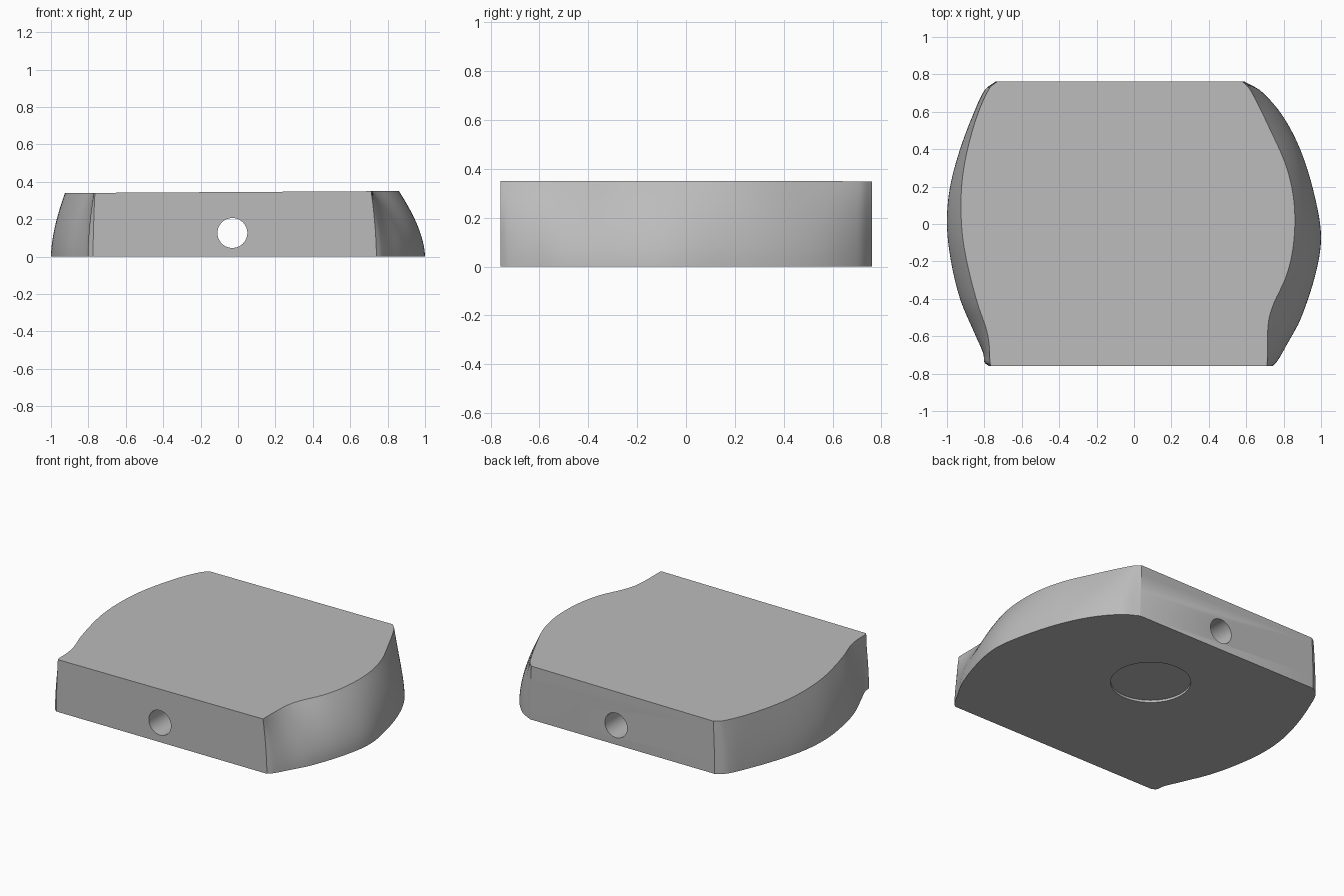
import bpy, bmesh, math

if "Cube" in bpy.data.objects:
    bpy.data.objects.remove(bpy.data.objects["Cube"])

# Side outlines as (y, x) points, front to back
LEFT_BOTTOM = [(-.76, -.775), (-.74, -.80), (-.695, -.805), (-.59, -.85), (-.4, -.93), (-.19, -.98),
               (0, -1), (.19, -.985), (.4, -.93), (.61, -.85), (.72, -.795), (.762, -.74)]
LEFT_TOP = [(-.76, -.765), (-.74, -.77), (-.64, -.775), (-.56, -.79), (-.43, -.835), (-.24, -.885),
            (-.08, -.915), (.08, -.925), (.24, -.918), (.4, -.89), (.59, -.835), (.73, -.77), (.762, -.73)]
RIGHT_BOTTOM = [(-.76, .74), (-.735, .765), (-.64, .82), (-.51, .89), (-.27, .97), (-.08, 1), (.11, .975),
                (.37, .9), (.57, .8), (.71, .68), (.762, .59)]
RIGHT_TOP = [(-.76, .712), (-.53, .718), (-.43, .745), (-.29, .81), (-.16, .845), (0, .86), (.16, .85),
             (.32, .81), (.5, .73), (.72, .62), (.762, .58)]


def sample(pts, y):
    """Smooth cubic interpolation of x at the given y."""
    n = len(pts)

    def slope(i):
        a, b = pts[max(i - 1, 0)], pts[min(i + 1, n - 1)]
        return (b[1] - a[1]) / (b[0] - a[0])
    i = max(k for k in range(n - 1) if pts[k][0] <= y + 1e-9)
    (y0, x0), (y1, x1) = pts[i], pts[i + 1]
    h = y1 - y0
    t = min(max((y - y0) / h, 0), 1)
    return ((2*t**3 - 3*t**2 + 1) * x0 + (t**3 - 2*t**2 + t) * h * slope(i)
            + (3*t**2 - 2*t**3) * x1 + (t**3 - t**2) * h * slope(i + 1))


def cylinder(name, radius, depth, location, rotation=(0, 0, 0)):
    bpy.ops.mesh.primitive_cylinder_add(vertices=64, radius=radius, depth=depth,
                                        location=location, rotation=rotation)
    ob = bpy.context.object
    ob.name = name
    ob.hide_render = True
    return ob


# Body: cross-section rings lofted from front to back
STATIONS, LEVELS = 64, 12
bm = bmesh.new()
rings = []
for s in range(STATIONS + 1):
    y = .001 - .761 * math.cos(math.pi * s / STATIONS)
    ring = []
    for low, high, order in ((LEFT_BOTTOM, LEFT_TOP, range(LEVELS + 1)),
                             (RIGHT_BOTTOM, RIGHT_TOP, range(LEVELS, -1, -1))):
        a, b = sample(low, y), sample(high, y)
        for k in order:
            t = k / LEVELS
            x = a + (b - a) * t ** 1.7
            ring.append(bm.verts.new((x, y, t * (.345 + .006 * x))))
    rings.append(ring)
count = len(rings[0])
for r0, r1 in zip(rings, rings[1:]):
    for i in range(count):
        j = (i + 1) % count
        bm.faces.new((r0[i], r0[j], r1[j], r1[i]))
bm.faces.new(rings[0])
bm.faces.new(rings[-1])
bmesh.ops.recalc_face_normals(bm, faces=bm.faces)
mesh = bpy.data.meshes.new("body")
bm.to_mesh(mesh)
bm.free()
body = bpy.data.objects.new("body", mesh)
bpy.context.collection.objects.link(body)

# Through hole and shallow round recess underneath
cutters = [cylinder("hole_cutter", .08, 2, (-.03, 0, .126), (math.pi / 2, 0, 0)),
           cylinder("recess_cutter", .237, .03, (.04, .2, 0))]
for c in cutters:
    mod = body.modifiers.new(c.name, 'BOOLEAN')
    mod.operation, mod.solver, mod.object = 'DIFFERENCE', 'EXACT', c
bpy.ops.object.select_all(action='DESELECT')
body.select_set(True)
bpy.context.view_layer.objects.active = body
for c in cutters:
    bpy.ops.object.modifier_apply(modifier=c.name)
    bpy.data.objects.remove(c)

# Single grey finish
grey = bpy.data.materials.new("grey")
grey.diffuse_color = (.5, .5, .5, 1)
grey.use_nodes = True
grey.node_tree.nodes["Principled BSDF"].inputs["Base Color"].default_value = grey.diffuse_color
body.data.materials.clear()
body.data.materials.append(grey)
bpy.ops.object.shade_smooth_by_angle(angle=math.radians(35))
